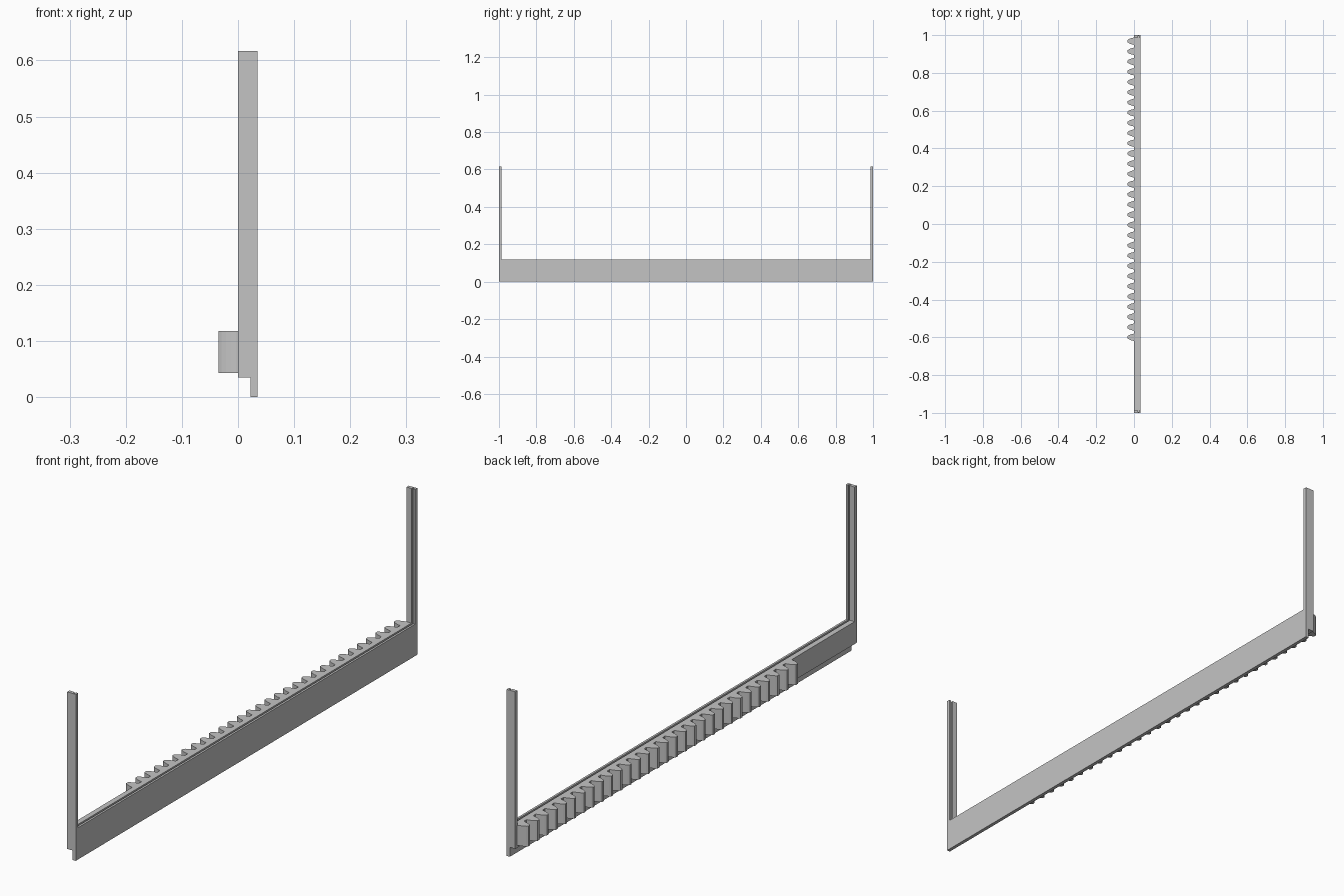
import bpy, bmesh
from mathutils import Vector

if "Cube" in bpy.data.objects:
    bpy.data.objects.remove(bpy.data.objects["Cube"])

grey = bpy.data.materials.new("plain grey")
grey.use_nodes = True
grey.diffuse_color = (0.55, 0.55, 0.55, 1)
grey.node_tree.nodes["Principled BSDF"].inputs["Base Color"].default_value = grey.diffuse_color


def prism(name, points, sweep):
    """Closed outline swept along a vector."""
    bm = bmesh.new()
    face = bm.faces.new([bm.verts.new(p) for p in points])
    swept = bmesh.ops.extrude_face_region(bm, geom=[face])["geom"]
    verts = [g for g in swept if isinstance(g, bmesh.types.BMVert)]
    bmesh.ops.translate(bm, verts=verts, vec=Vector(sweep))
    bmesh.ops.recalc_face_normals(bm, faces=bm.faces)
    mesh = bpy.data.meshes.new(name)
    bm.to_mesh(mesh)
    bm.free()
    mesh.materials.append(grey)
    obj = bpy.data.objects.new(name, mesh)
    bpy.context.collection.objects.link(obj)
    return obj


def cut_box(target, x0, x1, half_y, z0, z1):
    """Subtract a box that is symmetric in y."""
    outline = [(x0, -half_y, z0), (x1, -half_y, z0), (x1, -half_y, z1), (x0, -half_y, z1)]
    cutter = prism("cutter", outline, (0, 2 * half_y, 0))
    cutter.hide_render = True
    mod = target.modifiers.new("cut", "BOOLEAN")
    mod.operation = "DIFFERENCE"
    mod.solver = "EXACT"
    mod.object = cutter
    bpy.context.view_layer.objects.active = target
    bpy.ops.object.modifier_apply(modifier=mod.name)
    bpy.data.objects.remove(cutter)


DEPTH, RAIL_TOP, POST_TOP, POST = 0.035, 0.118, 0.617, 0.013

# U-shaped frame: bottom rail with a post at each end
inner = 1 - POST
half = [(1, 0), (1, POST_TOP), (inner, POST_TOP), (inner, RAIL_TOP)]
outline = half + [(-y, z) for y, z in reversed(half)]
frame = prism("frame", [(0, y, z) for y, z in outline], (DEPTH, 0, 0))

# Step under the rail, leaving a thin lip, then the slot for a panel
cut_box(frame, -0.1, 0.022, 1.1, -0.1, 0.035)
cut_box(frame, 0.020, 0.027, 0.994, 0.112, 1)

# Gear rack: curved teeth along the rail
flank = [(0.001, 0.021), (-0.003, 0.0185), (-0.012, 0.0165),
         (-0.021, 0.0135), (-0.029, 0.0095), (-0.035, 0.005)]
tooth = flank + [(x, -y) for x, y in reversed(flank)]
COUNT, FIRST, LAST = 30, -0.60, 0.968
for i in range(COUNT):
    y0 = FIRST + (LAST - FIRST) * i / (COUNT - 1)
    prism(f"rack_tooth_{i + 1}", [(x, y0 + y, 0.043) for x, y in tooth],
          (0, 0, RAIL_TOP - 0.043))
